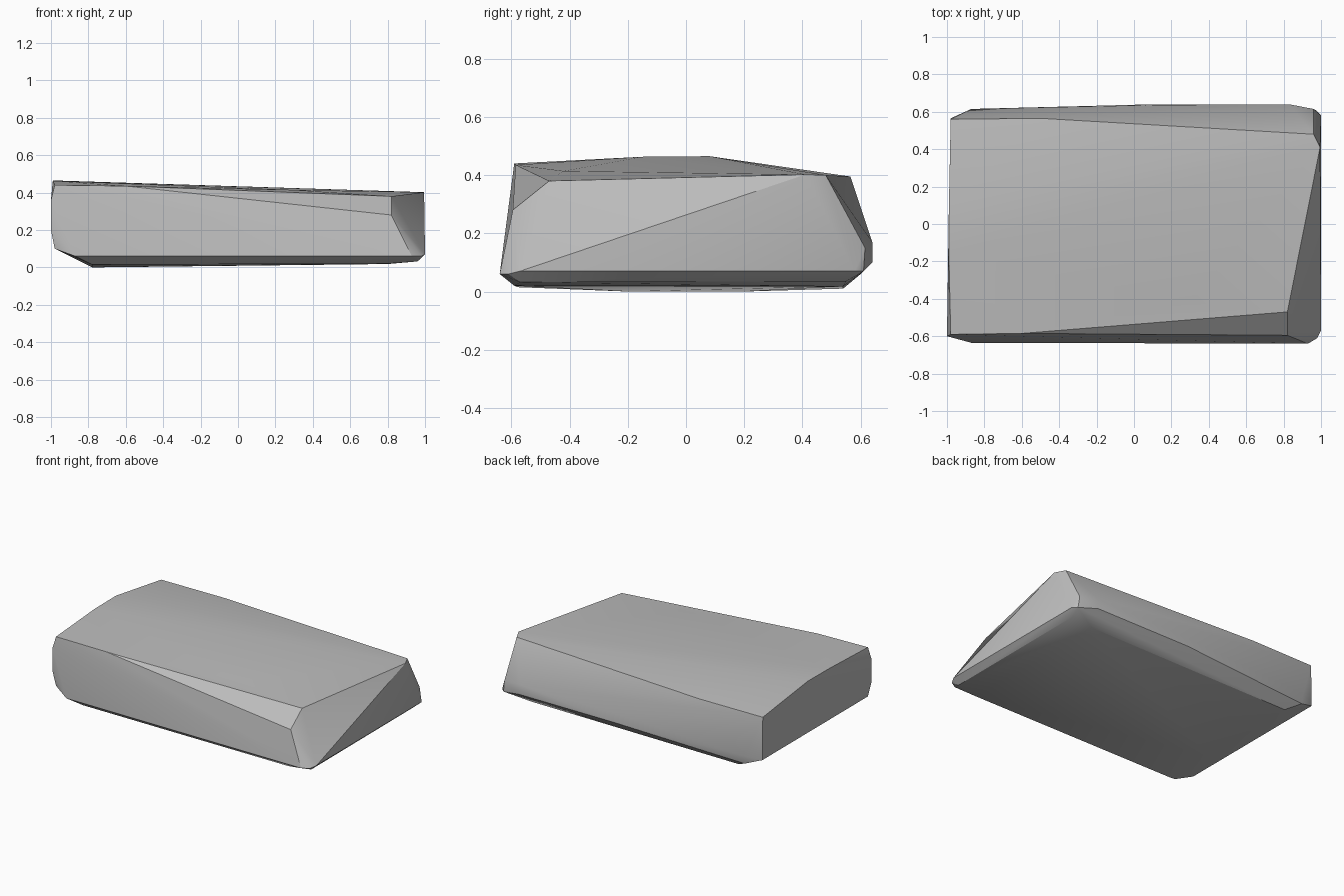
import bpy
import bmesh
import math

cube = bpy.data.objects.get("Cube")
if cube:
    bpy.data.objects.remove(cube, do_unlink=True)

# Corner points of the hewn slab, grouped by region
underside = [(-.78, -.58, .015), (-.78, -.2, 0), (-.78, .2, 0), (-.78, .54, .01),
             (.8, -.59, .02), (.8, .54, .018), (.96, -.57, .032), (.96, .55, .035)]
lower_rim = [(-.87, -.635, .06), (.93, -.64, .06), (.98, -.61, .06), (1, -.57, .07),
             (1, .58, .07), (.97, .61, .07), (-.87, .6, .06)]
back_side = [(.83, .64, .1), (.83, .64, .17), (.96, .615, .15), (.1, .64, .1),
             (.1, .635, .16), (-.87, .615, .12)]
left_end = [(-.98, -.59, .1), (-1, -.6, .2), (-1, -.6, .36), (-.98, .565, .1)]
crown = [(-.98, -.59, .44), (-.99, -.15, .463), (-.99, .08, .465), (-.98, .56, .395),
         (-.6, -.585, .435), (.3, -.42, .414), (.82, -.47, .38), (.82, -.595, .28),
         (.995, .41, .402), (.96, .48, .4), (-.5, .565, .395)]

# Wrap the points in a convex stone body
bm = bmesh.new()
for point in underside + lower_rim + back_side + left_end + crown:
    bm.verts.new(point)
hull = bmesh.ops.convex_hull(bm, input=bm.verts[:])
loose = [v for v in bm.verts if not v.link_faces]
bmesh.ops.delete(bm, geom=loose, context="VERTS")
bmesh.ops.recalc_face_normals(bm, faces=bm.faces[:])
mesh = bpy.data.meshes.new("stone_slab")
bm.to_mesh(mesh)
bm.free()
slab = bpy.data.objects.new("stone_slab", mesh)
bpy.context.collection.objects.link(slab)

# Plain grey stone
stone = bpy.data.materials.new("grey_stone")
stone.use_nodes = True
colour = (.5, .5, .5, 1)
stone.diffuse_color = colour
stone.node_tree.nodes["Principled BSDF"].inputs["Base Color"].default_value = colour
mesh.materials.append(stone)

# Soft facets with crisp main edges
bpy.ops.object.select_all(action="DESELECT")
slab.select_set(True)
bpy.context.view_layer.objects.active = slab
bpy.ops.object.shade_smooth_by_angle(angle=math.radians(30))
